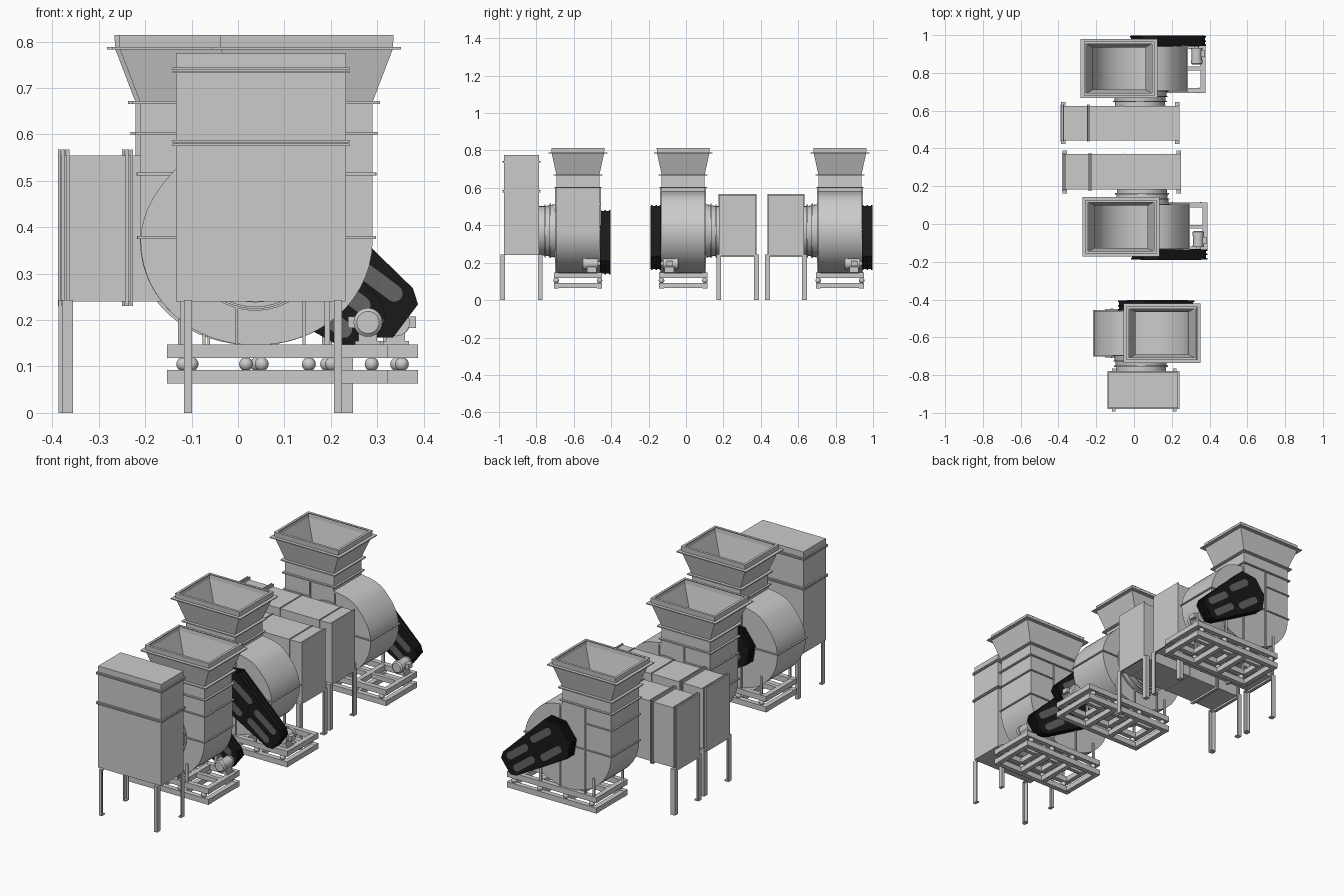
import bpy, bmesh, math
from mathutils import Vector

if "Cube" in bpy.data.objects:
    bpy.data.objects.remove(bpy.data.objects["Cube"])

black = bpy.data.materials.new("guard_black")
black.diffuse_color = (0.01, 0.01, 0.01, 1)
black.use_nodes = True
black.node_tree.nodes["Principled BSDF"].inputs["Base Color"].default_value = black.diffuse_color
mesh_grey = bpy.data.materials.new("mesh_grey")
mesh_grey.diffuse_color = (0.13, 0.13, 0.13, 1)
mesh_grey.use_nodes = True
mesh_grey.node_tree.nodes["Principled BSDF"].inputs["Base Color"].default_value = mesh_grey.diffuse_color


def finish(name, bm, mat=None, smooth=False, recalc=True):
    if recalc:
        bmesh.ops.recalc_face_normals(bm, faces=bm.faces)
    me = bpy.data.meshes.new(name)
    bm.to_mesh(me)
    bm.free()
    ob = bpy.data.objects.new(name, me)
    bpy.context.collection.objects.link(ob)
    if mat:
        me.materials.append(mat)
    if smooth:
        bpy.ops.object.select_all(action='DESELECT')
        ob.select_set(True)
        bpy.context.view_layer.objects.active = ob
        bpy.ops.object.shade_smooth_by_angle(angle=math.radians(35))
    return ob


def boxes(name, items, mat=None):
    """One object from many boxes (x0, x1, y0, y1, z0, z1)."""
    bm = bmesh.new()
    for x0, x1, y0, y1, z0, z1 in items:
        vs = bmesh.ops.create_cube(bm, size=1)["verts"]
        for v in vs:
            v.co = Vector(((x0 + x1) / 2 + v.co.x * (x1 - x0),
                           (y0 + y1) / 2 + v.co.y * (y1 - y0),
                           (z0 + z1) / 2 + v.co.z * (z1 - z0)))
    return finish(name, bm, mat)


def ring(cx, cy, z, hx, hy, w, t):
    """Four bars framing a rectangle in the horizontal plane."""
    out = []
    for s in (-1, 1):
        a, b = sorted((cy + s * hy, cy + s * (hy + w)))
        out.append((cx - hx - w, cx + hx + w, a, b, z - t / 2, z + t / 2))
        a, b = sorted((cx + s * hx, cx + s * (hx + w)))
        out.append((a, b, cy - hy, cy + hy, z - t / 2, z + t / 2))
    return out


def lathe_y(name, cx, cz, prof, n=40):
    """Closed turned part around a y axis; prof is (y, radius)."""
    bm = bmesh.new()
    rows = [[bm.verts.new((cx + r * math.cos(2 * math.pi * i / n), y,
                           cz + r * math.sin(2 * math.pi * i / n))) for i in range(n)]
            for y, r in prof]
    for a, b in zip(rows, rows[1:]):
        for i in range(n):
            bm.faces.new((a[i], a[(i + 1) % n], b[(i + 1) % n], b[i]))
    bm.faces.new(rows[0])
    bm.faces.new(rows[-1])
    return finish(name, bm, smooth=True)


def prisms(name, outlines, mat=None):
    """Prisms along y from (list of (x, z), y0, y1)."""
    bm = bmesh.new()
    for pts, y0, y1 in outlines:
        a = [bm.verts.new((x, y0, z)) for x, z in pts]
        b = [bm.verts.new((x, y1, z)) for x, z in pts]
        bm.faces.new(a)
        bm.faces.new(b)
        for i in range(len(a)):
            j = (i + 1) % len(a)
            bm.faces.new((a[i], a[j], b[j], b[i]))
    return finish(name, bm, mat)


def scroll_profile():
    """Scroll outline around the shaft, from the outlet's outer edge to its inner edge."""
    pts = [(0.253, 0.23)]
    keys = [(0, .253), (-90, .224), (-180, .247), (-225, .231), (-261.5, .212)]
    for (a0, r0), (a1, r1) in zip(keys, keys[1:]):
        n = max(2, round(abs(a1 - a0) / 6))
        for i in range(n):
            t = i / n
            e = t * t * (3 - 2 * t)
            a, r = math.radians(a0 + (a1 - a0) * t), r0 + (r1 - r0) * e
            pts.append((r * math.cos(a), r * math.sin(a)))
    return pts + [(-0.031, 0.21), (-0.031, 0.23)]


def fan(tag, cx, cy, s, g, guard_c, motor_x, base, tbox):
    """s: outlet side in x, g: guard side in y."""
    cz, hw = 0.37, 0.115
    prof = [(cx + s * x, cz + z) for x, z in scroll_profile()]

    # scroll casing: curved sheet (open at the outlet) and two side plates
    bm = bmesh.new()
    a = [bm.verts.new((x, cy - hw, z)) for x, z in prof]
    b = [bm.verts.new((x, cy + hw, z)) for x, z in prof]
    for i in range(len(a) - 1):
        bm.faces.new((a[i], a[i + 1], b[i + 1], b[i]))
    finish(tag + "_scroll_sheet", bm, smooth=True)
    prisms(tag + "_side_plates", [(prof, cy + k * hw - 0.002, cy + k * hw + 0.002) for k in (-1, 1)])

    # casing stiffeners on both sides, running down to the base
    bars = ring(cx + s * 0.003, cy, 0.378, 0.249, hw, 0.008, 0.006)
    for k in (-1, 1):
        y0, y1 = sorted((cy + k * hw, cy + k * (hw + 0.008)))
        for lx, z1 in ((-0.04, 0.57), (0.105, 0.6)):
            x = cx + s * lx
            bars.append((x - 0.003, x + 0.003, y0, y1, 0.145, z1))
        for lx in (-0.155, 0.155):
            bars.append((cx + lx - 0.006, cx + lx + 0.006, y0, y1, 0.145, 0.24))
        x0, x1 = sorted((cx + s * 0.105, cx + s * 0.26))
        bars.append((x0, x1, y0, y1, 0.512, 0.518))
    x0, x1 = sorted((cx + s * 0.253, cx + s * 0.261))
    bars.append((x0, x1, cy - hw, cy + hw, 0.512, 0.518))
    boxes(tag + "_casing_stiffeners", bars)

    # outlet neck and flared hopper, hollow
    ox = cx + s * 0.111
    bm = bmesh.new()
    rows = []
    for z, hx, hy in ((.598, .142, .115), (.67, .142, .115), (.785, .186, .14), (.814, .187, .142)):
        rows.append([bm.verts.new((ox + i * hx, cy + j * hy, z))
                     for i, j in ((-1, -1), (1, -1), (1, 1), (-1, 1))])
    for p, q in zip(rows, rows[1:]):
        for i in range(4):
            bm.faces.new((p[i], p[(i + 1) % 4], q[(i + 1) % 4], q[i]))
    hop = finish(tag + "_outlet_hopper", bm, recalc=False)
    sol = hop.modifiers.new("wall", 'SOLIDIFY')
    sol.thickness = 0.004
    boxes(tag + "_outlet_flanges",
          ring(ox, cy, .602, .142, hw, .011, .006) + ring(ox, cy, .669, .142, hw, .016, .006)
          + ring(ox, cy, .786, .184, .138, .019, .005) + ring(ox, cy, .812, .174, .129, .013, .004))

    # round inlet with collar rings
    d = -g
    lathe_y(tag + "_round_inlet", cx, cz,
            [(cy + d * o, r) for o, r in ((.113, .15), (.122, .15), (.122, .142), (.145, .139),
             (.145, .146), (.151, .146), (.151, .136), (.172, .134), (.172, .142), (.178, .142),
             (.178, .132), (.21, .132))])

    # belt guard: rim plates, core and perforated slots
    gx, gz = guard_c

    def place(pts, k=1):
        return [(gx + k * (.8 * u + .6 * v), gz + k * (-.6 * u + .8 * v)) for u, v in pts]
    half = [(-.213, .05), (-.15, .11), (.19, .066), (.22, .045)]
    outline = half + [(u, -v) for u, v in reversed(half)]
    g0, g1 = cy + g * 0.119, cy + g * 0.174
    prisms(tag + "_belt_guard", [(place(outline, .97), g0, g1)]
           + [(place(outline), p, p + g * 0.008) for p in (g0, g0 + g * .022, g1 - g * .009)], black)
    slots = []
    for u0, u1, v in ((-.13, -.02, .05), (.05, .165, .033)):
        for k in (-1, 1):
            r = 0.018
            pts = []
            for i in range(14):
                t = math.pi * (i if i < 7 else i - 1) / 6
                uc = u1 if i < 7 else u0
                pts.append((uc + r * math.sin(t), k * v + r * math.cos(t)))
            slots.append((place(pts), g1 - g * .002, g1 + g * .001))
            slots.append((place(pts), g0 - g * .001, g0 + g * .002))
    prisms(tag + "_guard_mesh_slots", slots, mesh_grey)

    # motor with feet and terminal box
    mz = 0.195
    lathe_y(tag + "_motor", motor_x, mz,
            [(cy + g * o, r) for o, r in ((.125, .012), (.108, .012), (.108, .03), (.1, .03),
             (.1, .027), (.045, .027), (.045, .031), (.028, .031), (.022, .024))], 24)
    y0, y1 = sorted((cy + g * .05, cy + g * .1))
    t0, t1 = sorted((motor_x + tbox * .02, motor_x + tbox * .043))
    boxes(tag + "_motor_feet", [(motor_x - .028, motor_x + .028, y0, y1, .147, .155),
                                (motor_x - .02, motor_x + .02, y0, y1, .15, .185),
                                (t0, t1, y0 + .01, y1 - .005, .183, .208)])

    # double base frame with cross beams
    x0, x1 = base
    hy, w = 0.129, 0.026
    beams = []
    for z0, z1 in ((.063, .092), (.118, .147)):
        for k in (-1, 1):
            a, b = sorted((cy + k * hy, cy + k * (hy - w)))
            beams.append((x0, x1, a, b, z0, z1))
        for f in (0, .36, .66, 1):
            xa = x0 + f * (x1 - x0 - w)
            beams.append((xa, xa + w, cy - hy + w, cy + hy - w, z0 + .001, z1 - .001))
    beams.append((x0 + w, x1 - w, cy - .01, cy + .01, .12, .145))
    boxes(tag + "_base_frame", beams)

    # round vibration mounts between the frames
    bm = bmesh.new()
    for k in (-1, 1):
        for i in range(4):
            x = x0 + .035 + (x1 - x0 - .07) * i / 3
            vs = bmesh.ops.create_uvsphere(bm, u_segments=12, v_segments=8, radius=.015)["verts"]
            for v in vs:
                v.co += Vector((x, cy + k * (hy - w / 2), .105))
    finish(tag + "_vibration_mounts", bm, smooth=True)


def legs(name, xs, y0, y1):
    """Angle legs standing against the box's y faces."""
    out = []
    for k, (xa, xb) in enumerate(xs):
        for y, d in ((y0, -1), (y1, 1)):
            a, b = sorted((y - d * .006, y + d * .02))
            out.append((xa, xb, *sorted((y + d * .014, y + d * .02)), 0, .243))
            xe = xa if k == 0 else xb - .006
            out.append((xe, xe + .006, a, b, 0, .243))
            out.append((xa, xb, a, b, .237, .243))
            out.append((xa, xb, a, b, 0, .006))
    boxes(name, out)


# three fans
fan("front_fan", 0.037, -0.578, 1, 1, (0.116, 0.305), 0.28, (-0.153, 0.323), -1)
fan("middle_fan", 0.042, -0.015, -1, -1, (0.185, 0.33), 0.34, (-0.135, 0.388), 1)
fan("rear_fan", 0.032, 0.823, -1, 1, (0.178, 0.33), 0.332, (-0.145, 0.378), 1)

# upright inlet box of the front fan
boxes("front_inlet_box", [(-.134, .233, -.973, -.786, .24, .775)])
boxes("front_inlet_flanges", [(-.141, .24, -.98, -.779, z, z + .005)
                              for z in (.575, .583, .732, .739)])
legs("front_inlet_legs", [(-.116, -.099), (.207, .224)], -.973, -.786)

# lying inlet boxes of the middle and rear fans
for tag, dx, y0, y1 in (("middle", .005, .182, .37), ("rear", -.003, .443, .626)):
    boxes(tag + "_inlet_box", [(-.383 + dx, .243 + dx, y0, y1, .24, .555)])
    boxes(tag + "_inlet_flanges",
          [(x + dx, x + dx + w, y0 - .007, y1 + .007, .23, .567)
           for x, w in ((-.385, .007), (-.374, .006), (-.247, .006), (-.237, .006))]
          + [(x + dx, x + dx + .005, y0 - .003, y1 + .003, .237, .559) for x in (-.065, .166)]
          + [(.236 + dx, .243 + dx, y0 - .005, y1 + .005, .235, .561)])
    legs(tag + "_inlet_legs", [(-.384 + dx, -.36 + dx), (.219 + dx, .243 + dx)], y0, y1)
